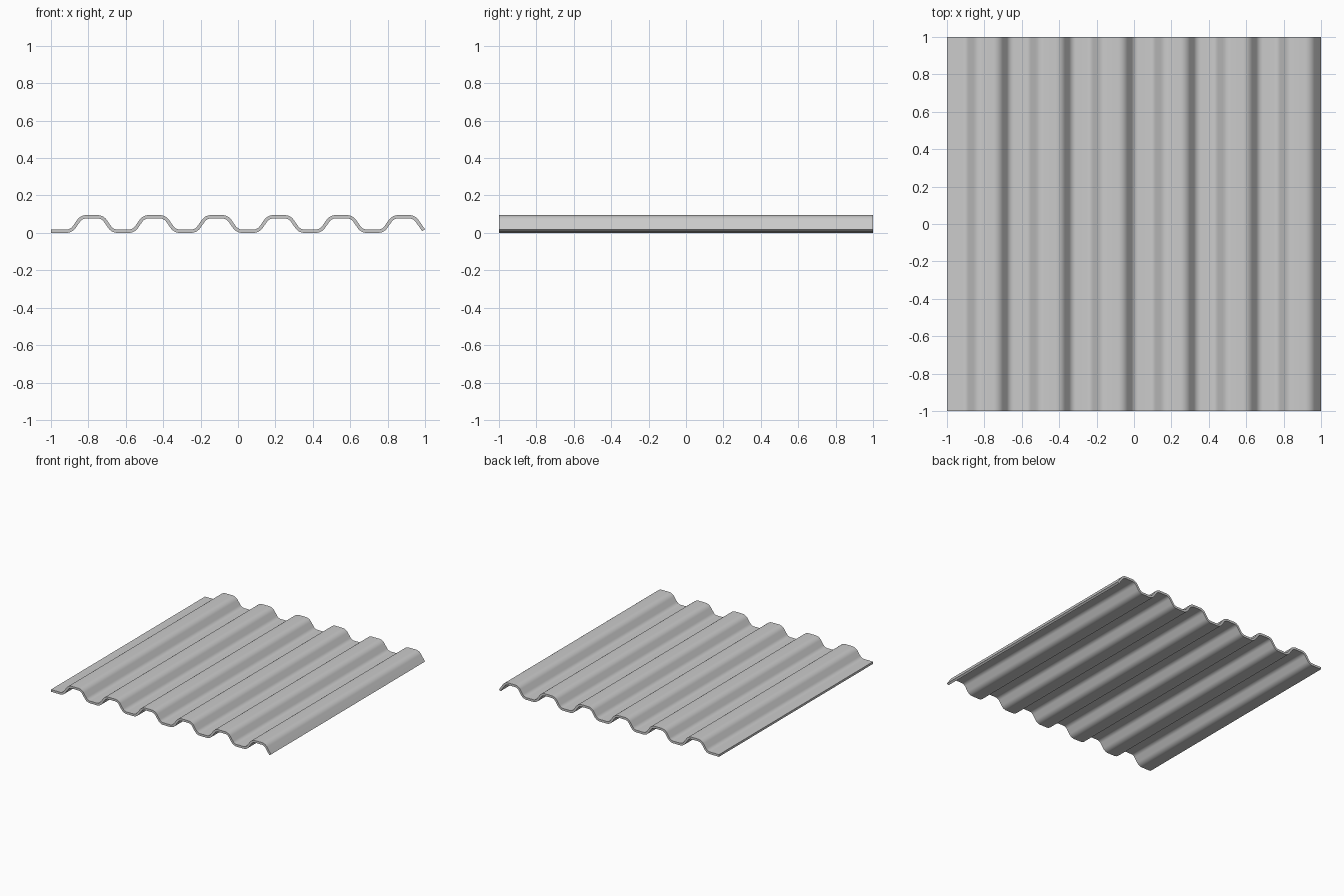
import bpy, bmesh, math

if "Cube" in bpy.data.objects:
    bpy.data.objects.remove(bpy.data.objects["Cube"])

THICK = 0.018
PERIOD = 1 / 3
Z_LOW, Z_HIGH = 0.009, 0.086
FIRST_CREST = -0.781
FLAT = 0.03              # half width of each flat crest and trough
TILT = math.radians(55)  # steepest slope
STEPS = 8

# Radius and straight length of the S-shaped flank
dx, dz = PERIOD / 2 - 2 * FLAT, Z_HIGH - Z_LOW
s, c = math.sin(TILT), math.cos(TILT)
det = 2 * s * s - 2 * c * (1 - c)
R = (dx * s - dz * c) / det


def rising_flank():
    """Points from trough end (0, 0) to crest start (dx, dz)."""
    arc = [(R * math.sin(TILT * i / STEPS), R * (1 - math.cos(TILT * i / STEPS)))
           for i in range(STEPS + 1)]
    return arc + [(dx - x, dz - z) for x, z in reversed(arc)]


# Centre line of the whole sheet, ending on a straight downward lip
flank = rising_flank()
line = [(-1.0, Z_LOW)]
for k in range(6):
    crest = FIRST_CREST + k * PERIOD
    line += [(crest - FLAT - dx + x, Z_LOW + z) for x, z in flank]
    down = [(crest + FLAT + dx - x, Z_LOW + z) for x, z in reversed(flank)]
    line += down if k < 5 else down[:STEPS + 1]
x, z = line[-1]
end_x = 1 - THICK / 2 * s
line.append((end_x, z - (end_x - x) * s / c))

# Extrude the line along y
bm = bmesh.new()
rows = [[bm.verts.new((x, y, z)) for x, z in line] for y in (-1, 1)]
for i in range(len(line) - 1):
    bm.faces.new((rows[0][i], rows[0][i + 1], rows[1][i + 1], rows[1][i]))
mesh = bpy.data.meshes.new("corrugated_sheet")
bm.to_mesh(mesh)
bm.free()
sheet = bpy.data.objects.new("corrugated_sheet", mesh)
bpy.context.collection.objects.link(sheet)

# Give the sheet its thickness
solid = sheet.modifiers.new("thickness", 'SOLIDIFY')
solid.thickness = THICK
solid.offset = 0
solid.use_even_offset = True
bpy.context.view_layer.objects.active = sheet
sheet.select_set(True)
bpy.ops.object.modifier_apply(modifier=solid.name)
bpy.ops.object.shade_smooth_by_angle(angle=math.radians(30))
